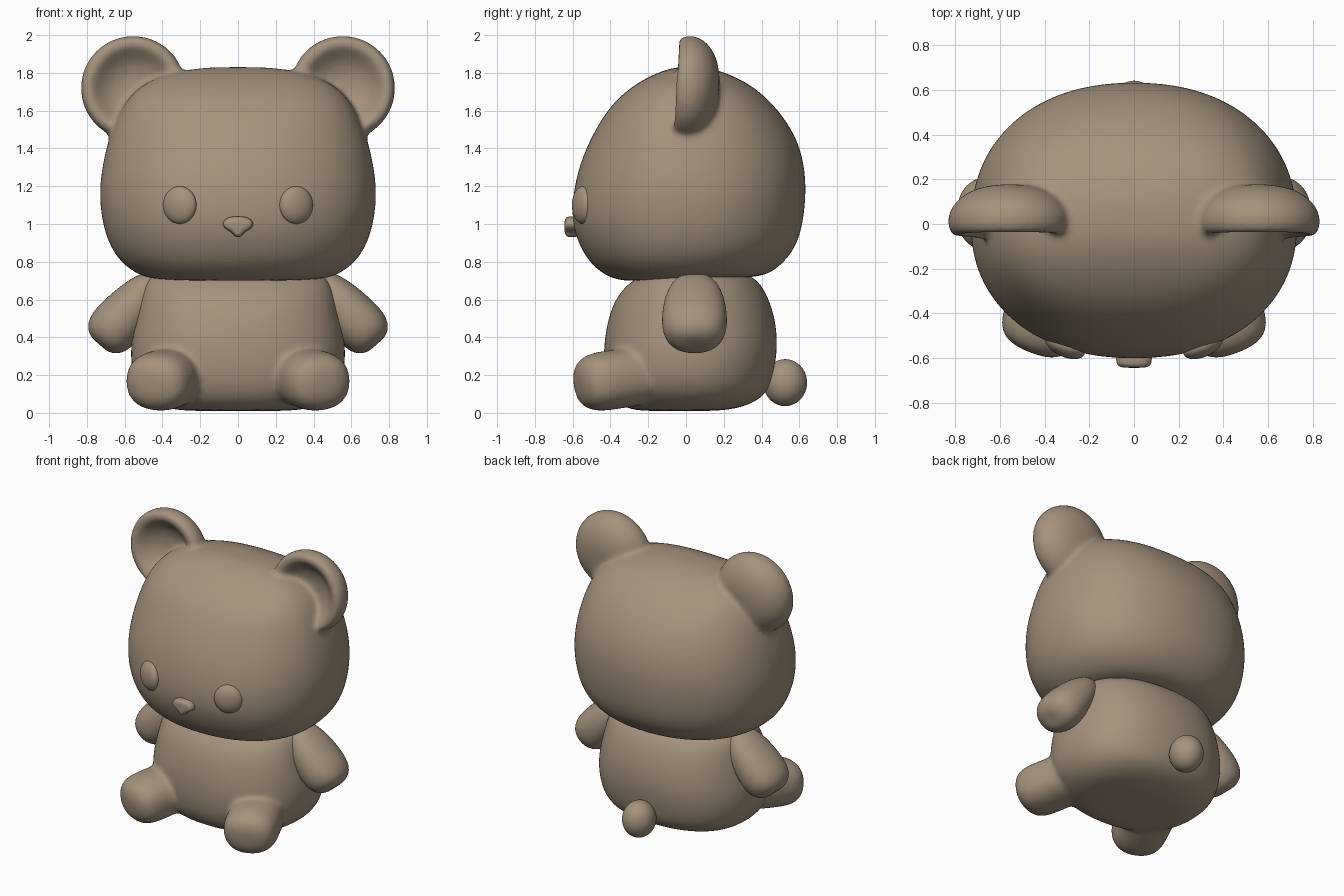
import bpy, bmesh
from math import sin, cos, pi, radians
from mathutils import Vector, Matrix

if "Cube" in bpy.data.objects:
    bpy.data.objects.remove(bpy.data.objects["Cube"])

fur = bpy.data.materials.new("warm taupe")
fur.use_nodes = True
TAUPE = (0.37, 0.29, 0.21, 1)
fur.diffuse_color = TAUPE
fur.node_tree.nodes["Principled BSDF"].inputs["Base Color"].default_value = TAUPE


def oval(z, w, front, back, n=2.2, count=32, tilt=0.0):
    """Rounded-square ring in the xy plane with its own front and back depth."""
    pts = []
    for i in range(count):
        c, s = cos(2 * pi * i / count), sin(2 * pi * i / count)
        x = w * abs(c) ** (2 / n) * (1 if c > 0 else -1)
        y = abs(s) ** (2 / n) * (back if s > 0 else -front)
        pts.append(Vector((x, y, z + tilt * y)))
    return pts


def loft(bm, rings, matrix=Matrix()):
    """Skin a closed surface through the rings, with a fan at each end."""
    rows = [[bm.verts.new(matrix @ p) for p in r] for r in rings]
    n = len(rows[0])
    for a, b in zip(rows, rows[1:]):
        for i in range(n):
            j = (i + 1) % n
            bm.faces.new((a[i], a[j], b[j], b[i]))
    for row in (rows[0], rows[-1]):
        mid = bm.verts.new(sum((v.co for v in row), Vector()) / n)
        for i in range(n):
            bm.faces.new((row[i], row[(i + 1) % n], mid))


def frame(origin, direction, side):
    """Local z runs along direction, local x lies close to side."""
    z = Vector(direction).normalized()
    y = z.cross(Vector(side)).normalized()
    rot = Matrix((y.cross(z), y, z)).transposed().to_4x4()
    return Matrix.Translation(origin) @ rot


def finish(name, bm, blend=False, levels=2):
    bmesh.ops.recalc_face_normals(bm, faces=bm.faces)
    for f in bm.faces:
        f.smooth = True
    mesh = bpy.data.meshes.new(name)
    bm.to_mesh(mesh)
    bm.free()
    mesh.materials.append(fur)
    ob = bpy.data.objects.new(name, mesh)
    bpy.context.collection.objects.link(ob)
    sub = ob.modifiers.new("Round", 'SUBSURF')
    sub.levels = sub.render_levels = levels
    if blend:  # fuse overlapping pieces and soften the creases
        rem = ob.modifiers.new("Fuse", 'REMESH')
        rem.mode, rem.voxel_size, rem.use_smooth_shade = 'VOXEL', 0.016, True
        smooth = ob.modifiers.new("Soften", 'SMOOTH')
        smooth.factor, smooth.iterations = 0.5, 8
    return ob


# Head: height, half width, front depth, back depth
HEAD = [(0.705, 0.40, 0.30, 0.34), (0.72, 0.52, 0.40, 0.45), (0.80, 0.63, 0.51, 0.54),
        (0.90, 0.69, 0.575, 0.595), (1.02, 0.725, 0.61, 0.625), (1.17, 0.74, 0.60, 0.64),
        (1.32, 0.72, 0.565, 0.63), (1.47, 0.685, 0.50, 0.585), (1.62, 0.62, 0.41, 0.48),
        (1.73, 0.53, 0.29, 0.36), (1.80, 0.38, 0.16, 0.22), (1.83, 0.17, 0.06, 0.10)]
bm = bmesh.new()
loft(bm, [oval(z, w, f, b, 2.2 if z < 1.5 else 2.4, tilt=0.03 if z < 0.85 else 0)
          for z, w, f, b in HEAD])
# Ears: radius and depth from the back dome over the rim into the hollow
EAR = [(0.07, 0.175), (0.15, 0.16), (0.22, 0.125), (0.27, 0.07), (0.285, 0.01),
       (0.27, -0.045), (0.235, -0.06), (0.20, -0.035), (0.15, 0.02), (0.07, 0.05)]
for side in (-1, 1):
    loft(bm, [oval(d, r, r, r, 2, 24) for r, d in EAR],
         frame((side * 0.555, 0, 1.72), (0, 1, -0.06), (1, 0, 0)))
finish("head_with_ears", bm, blend=True)

# Body with legs fused in
BODY = [(0.01, 0.28, 0.24, 0.16), (0.025, 0.40, 0.33, 0.30), (0.09, 0.51, 0.40, 0.43),
        (0.20, 0.565, 0.435, 0.465), (0.35, 0.575, 0.44, 0.49), (0.50, 0.545, 0.415, 0.475),
        (0.62, 0.52, 0.37, 0.435), (0.71, 0.49, 0.28, 0.38), (0.755, 0.40, 0.18, 0.28)]
LEG = [(0.0, 0.17), (0.12, 0.175), (0.28, 0.18), (0.37, 0.175), (0.43, 0.14), (0.455, 0.07)]
bm = bmesh.new()
loft(bm, [oval(z, w, f, b, 2.3) for z, w, f, b in BODY])
for side in (-1, 1):
    loft(bm, [oval(d, r * 1.03, r * 0.9, r * 0.9, 2.3, 16) for d, r in LEG],
         frame((side * 0.30, -0.15, 0.21), (side * 0.35, -0.9, -0.13), (1, 0, 0)))
finish("body_with_legs", bm, blend=True)

# Arms: distance along the arm, half depth, half thickness
ARM = [(-0.10, 0.06, 0.04), (-0.07, 0.11, 0.08), (0.02, 0.155, 0.115), (0.14, 0.175, 0.135),
       (0.25, 0.178, 0.145), (0.33, 0.15, 0.125), (0.37, 0.08, 0.07)]
for name, side in (("left_arm", 1), ("right_arm", -1)):
    bm = bmesh.new()
    loft(bm, [oval(d, w, t, t, 2.2, 16) for d, w, t in ARM],
         frame((side * 0.49, 0.045, 0.64), (side * 0.66, 0, -0.75), (0, 1, 0)))
    finish(name, bm)


def ball(name, centre, size, yaw=0.0):
    bm = bmesh.new()
    bmesh.ops.create_uvsphere(bm, u_segments=24, v_segments=16, radius=1)
    m = Matrix.Translation(centre) @ Matrix.Rotation(radians(yaw), 4, 'Z')
    bmesh.ops.transform(bm, matrix=m @ Matrix.Diagonal((*size, 1)), verts=bm.verts)
    return finish(name, bm, levels=1)


# Eyes and tail
for name, side in (("left_eye", 1), ("right_eye", -1)):
    ball(name, (side * 0.308, -0.545, 1.10), (0.096, 0.05, 0.10), side * 24)
ball("tail", (0, 0.525, 0.16), (0.11, 0.118, 0.125))

# Nose: rounded triangular outline, puffed toward the front
HALF = [(0, 1.04), (0.05, 1.038), (0.083, 1.01), (0.075, 0.978), (0.035, 0.96), (0.018, 0.937)]
outline = HALF + [(0, 0.928)] + [(-x, z) for x, z in HALF[:0:-1]]
bm = bmesh.new()
loft(bm, [[Vector((x * s, y, 0.99 + (z - 0.99) * s)) for x, z in outline]
          for y, s in ((-0.56, 1.0), (-0.61, 1.04), (-0.635, 0.95), (-0.643, 0.6))])
finish("nose", bm)
